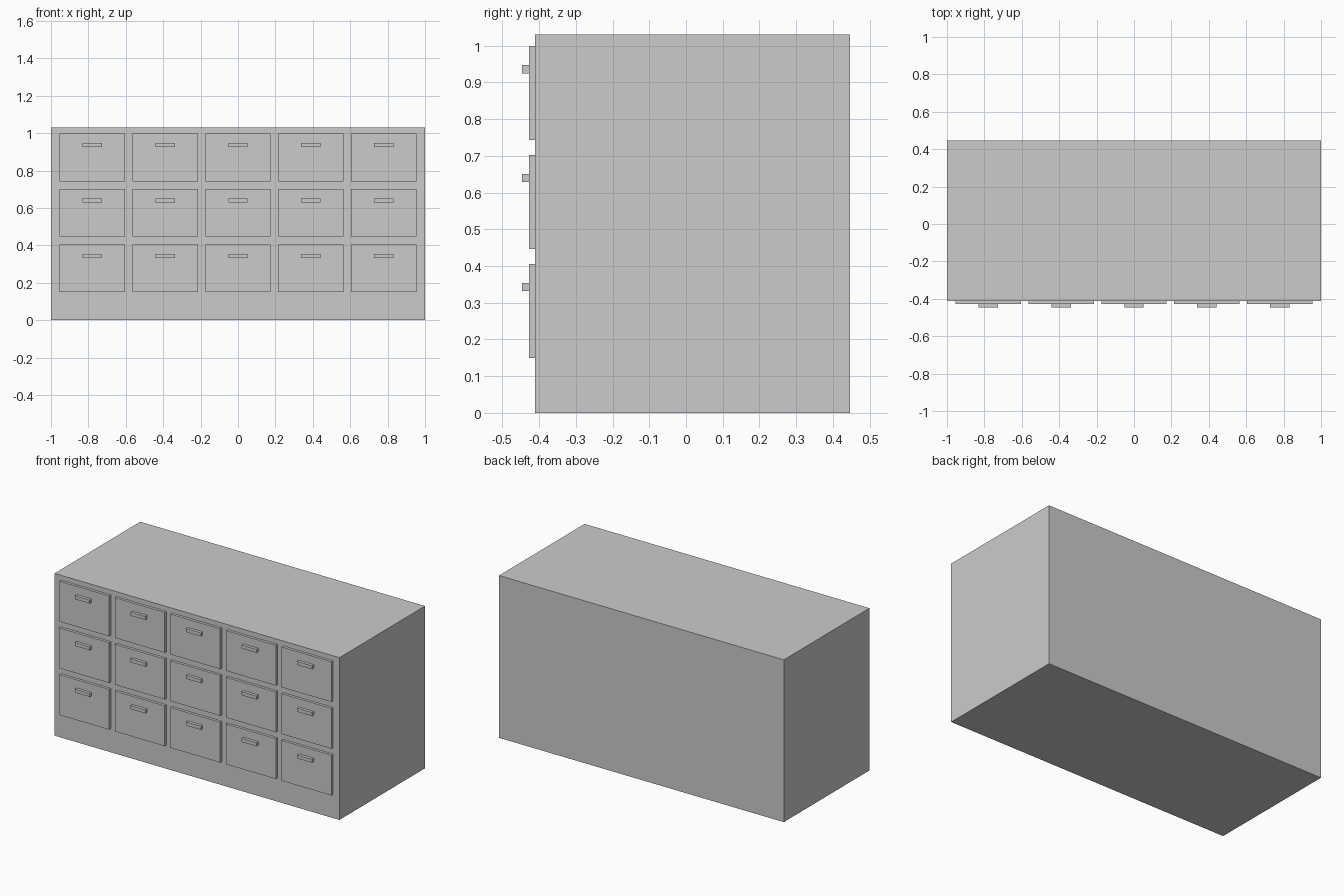
import bpy

if "Cube" in bpy.data.objects:
    bpy.data.objects.remove(bpy.data.objects["Cube"])


def box(name, x, y, z):
    """Box from (min, max) ranges on each axis."""
    bpy.ops.mesh.primitive_cube_add(size=1, location=[sum(r) / 2 for r in (x, y, z)])
    ob = bpy.context.object
    ob.name = name
    ob.scale = [r[1] - r[0] for r in (x, y, z)]
    bpy.ops.object.transform_apply(location=False, rotation=False, scale=True)
    return ob


FRONT = -0.411           # cabinet front plane
PANEL = -0.428           # drawer panel face
GRIP = -0.447            # handle face
PITCH_X, PITCH_Z = 0.39, 0.2965

# Solid cabinet body
box("cabinet_body", (-1, 1), (FRONT, 0.447), (0, 1.03))

# Grid of drawer fronts, each with a small bar handle
for row in range(3):
    zc = 0.871 - row * PITCH_Z
    for col in range(5):
        xc = (col - 2) * PITCH_X
        tag = f"{row + 1}_{col + 1}"
        box(f"drawer_front_{tag}", (xc - 0.175, xc + 0.175), (PANEL, FRONT), (zc - 0.128, zc + 0.128))
        box(f"drawer_handle_{tag}", (xc - 0.052, xc + 0.052), (GRIP, PANEL), (zc + 0.054, zc + 0.076))
